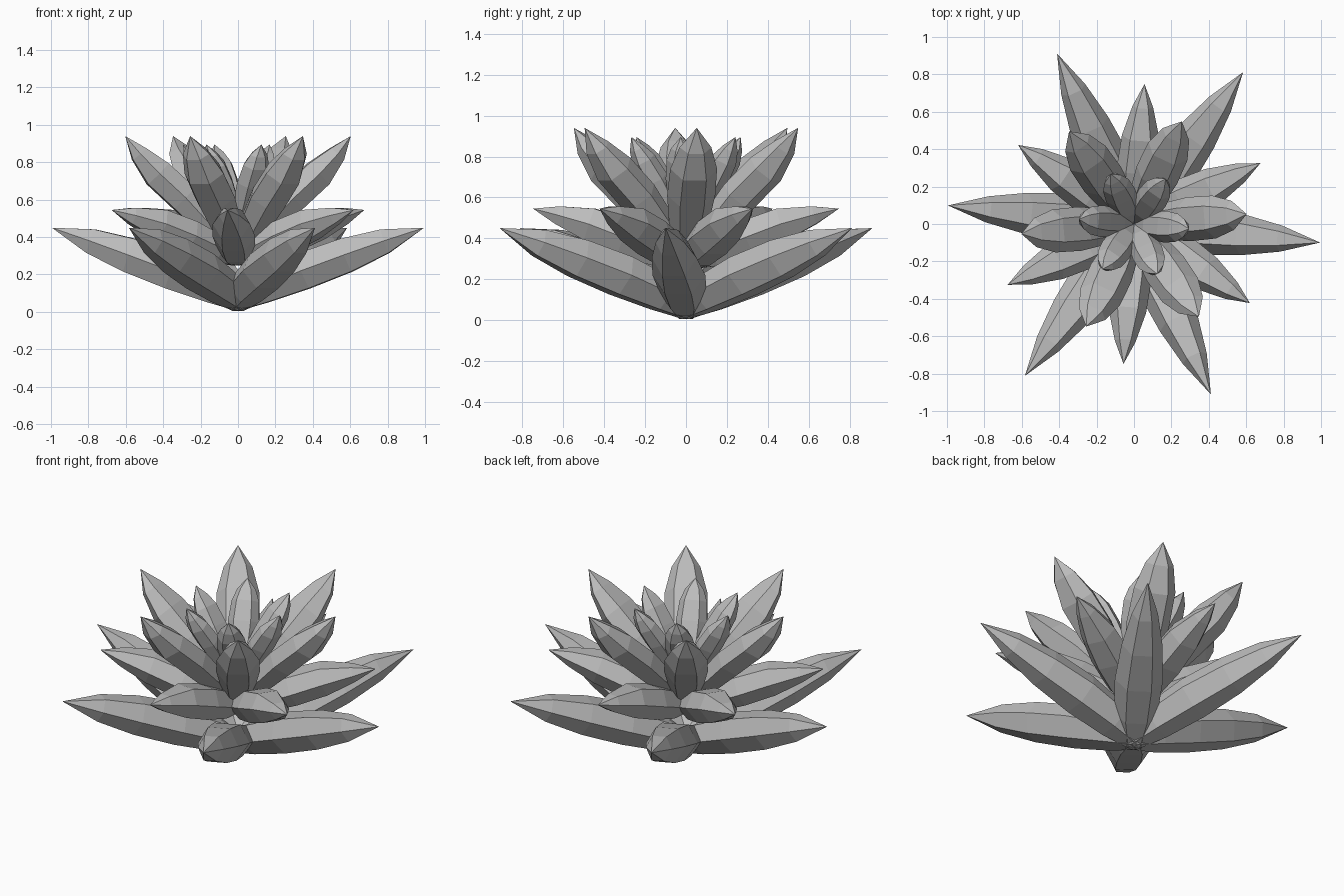
import bpy, bmesh, math
from mathutils import Vector, Matrix

cube = bpy.data.objects.get("Cube")
if cube:
    bpy.data.objects.remove(cube, do_unlink=True)

grey = bpy.data.materials.new("leaf_grey")
grey.use_nodes = True
colour = (0.5, 0.5, 0.5, 1)
grey.diffuse_color = colour
grey.node_tree.nodes["Principled BSDF"].inputs["Base Color"].default_value = colour

# Faceted cross-section: side ridges, flat top, rounded underside
SECTION = [(1, 0), (0.55, 0.95), (-0.55, 0.95), (-1, 0), (-0.5, -1), (0.5, -1)]


def make_leaf(name, spine, angle):
    """Loft the section along a spine of (radius, height, half width, half thickness)."""
    bm = bmesh.new()
    turn = Matrix.Rotation(math.radians(angle), 3, "Z")
    points = [Vector((r, 0, z)) for r, z, w, t in spine]
    side = Vector((0, 1, 0))
    loops = []
    for i, (r, z, w, t) in enumerate(spine[:-1]):
        along = (points[i + 1] - points[max(i - 1, 0)]).normalized()
        up = along.cross(side)
        loops.append([bm.verts.new(turn @ (points[i] + side * w * a + up * t * b))
                      for a, b in SECTION])
    tip = bm.verts.new(turn @ points[-1])
    count = len(SECTION)
    for low, high in zip(loops, loops[1:]):
        for k in range(count):
            n = (k + 1) % count
            bm.faces.new((low[k], low[n], high[n], high[k]))
    for k in range(count):
        bm.faces.new((loops[-1][k], loops[-1][(k + 1) % count], tip))
    bm.faces.new(loops[0])
    bmesh.ops.recalc_face_normals(bm, faces=bm.faces)
    mesh = bpy.data.meshes.new(name)
    bm.to_mesh(mesh)
    bm.free()
    mesh.materials.append(grey)
    bpy.context.collection.objects.link(bpy.data.objects.new(name, mesh))


# Whorls from the ground up: name, first angle, spine
WHORLS = [
    ("outer_leaf", -5.7, [(-0.02, 0.045, 0.065, 0.045), (0.13, 0.13, 0.115, 0.085),
                          (0.35, 0.22, 0.13, 0.1), (0.58, 0.305, 0.11, 0.095),
                          (0.79, 0.38, 0.07, 0.068), (1.0, 0.45, 0, 0)]),
    ("lower_leaf", 25.7, [(0.0, 0.28, 0.06, 0.035), (0.13, 0.335, 0.1, 0.075),
                          (0.3, 0.405, 0.115, 0.088), (0.47, 0.47, 0.1, 0.083),
                          (0.63, 0.515, 0.055, 0.045), (0.75, 0.545, 0, 0)]),
    ("upper_leaf", 5, [(0.03, 0.32, 0.06, 0.04), (0.15, 0.46, 0.095, 0.065),
                       (0.29, 0.61, 0.118, 0.08), (0.43, 0.74, 0.115, 0.08),
                       (0.53, 0.845, 0.078, 0.048), (0.605, 0.94, 0, 0)]),
    ("inner_leaf", -5, [(0.03, 0.44, 0.05, 0.03), (0.09, 0.56, 0.075, 0.05),
                        (0.17, 0.69, 0.085, 0.055), (0.23, 0.785, 0.075, 0.05),
                        (0.265, 0.84, 0.05, 0.03), (0.295, 0.895, 0, 0)]),
]
for name, start, spine in WHORLS:
    for k in range(6):
        make_leaf(f"{name}_{k + 1}", spine, start + 60 * k)
